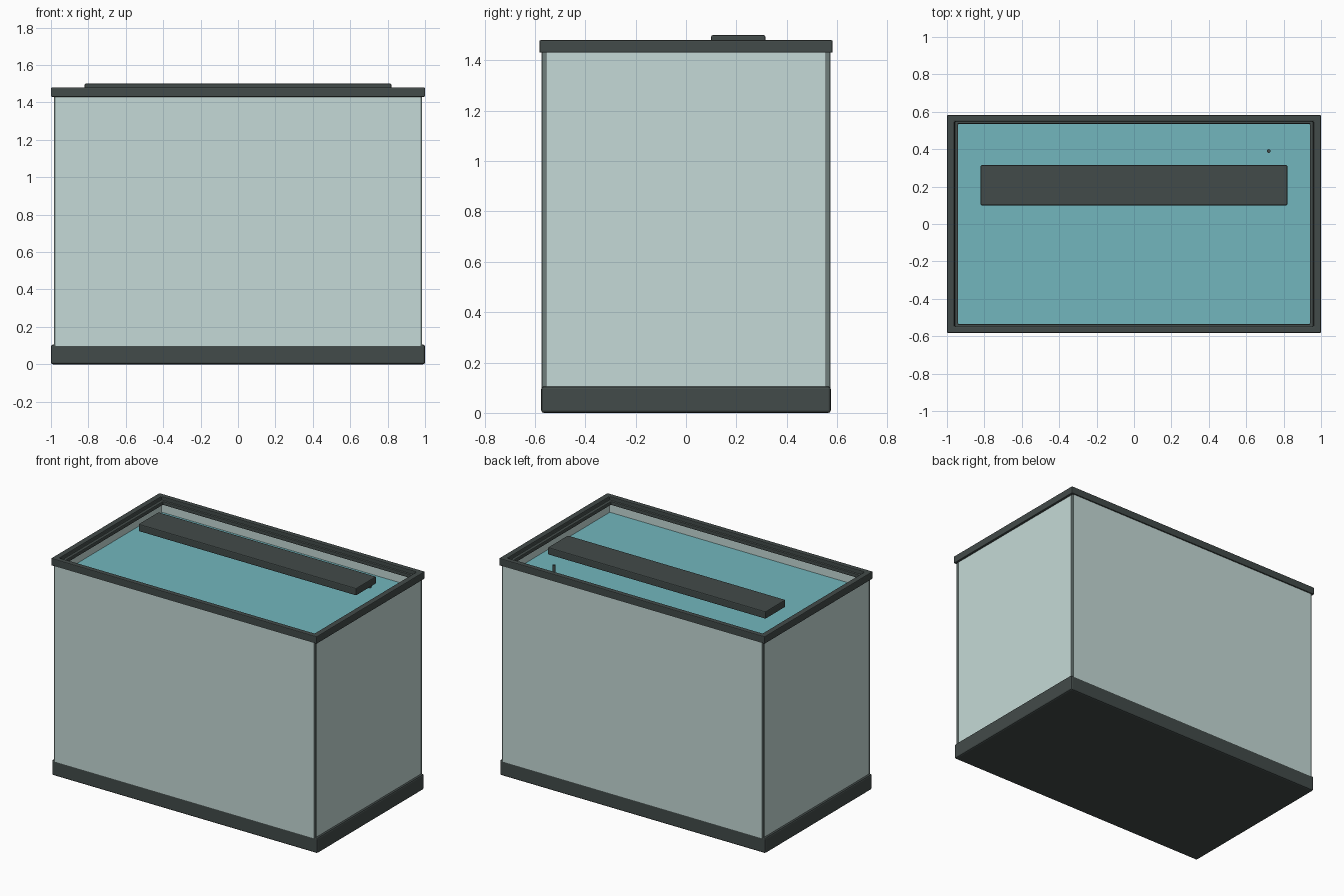
import bpy, bmesh
from mathutils import Matrix, Vector

if "Cube" in bpy.data.objects:
    bpy.data.objects.remove(bpy.data.objects["Cube"])


def material(name, rgba):
    m = bpy.data.materials.new(name)
    m.diffuse_color = rgba
    m.use_nodes = True
    m.node_tree.nodes["Principled BSDF"].inputs["Base Color"].default_value = m.diffuse_color
    return m


DARK = material("dark_plastic", (0.055, 0.07, 0.067, 1))
GLASS = material("clear_glass", (0.56, 0.70, 0.68, 0.4))
SEAL = material("silicone", (0.16, 0.21, 0.20, 1))
WATER = material("water", (0.17, 0.47, 0.51, 0.6))
SAND = material("gravel", (0.45, 0.36, 0.22, 1))


def finish(name, bm, mat, bevel=0.0):
    bmesh.ops.recalc_face_normals(bm, faces=bm.faces)
    me = bpy.data.meshes.new(name)
    bm.to_mesh(me)
    bm.free()
    me.materials.append(mat)
    ob = bpy.data.objects.new(name, me)
    bpy.context.collection.objects.link(ob)
    if bevel:
        mod = ob.modifiers.new("edge_round", 'BEVEL')
        mod.width = bevel
        mod.segments = 2
        mod.limit_method = 'ANGLE'
    return ob


def box(name, lo, hi, mat, bevel=0.0):
    lo, hi = Vector(lo), Vector(hi)
    bm = bmesh.new()
    bmesh.ops.create_cube(bm, size=1, matrix=Matrix.Translation((lo + hi) / 2)
                          @ Matrix.Diagonal((*(hi - lo), 1)))
    return finish(name, bm, mat, bevel)


def rim(name, profile, mat, bevel):
    """Sweep an (x half size, y half size, z) section round a rectangle."""
    bm = bmesh.new()
    rings = [[bm.verts.new((sx * x, sy * y, z))
              for sx, sy in ((-1, -1), (1, -1), (1, 1), (-1, 1))]
             for x, y, z in profile]
    for i, a in enumerate(rings):
        b = rings[(i + 1) % len(rings)]
        for j in range(4):
            k = (j + 1) % 4
            bm.faces.new((a[j], a[k], b[k], b[j]))
    return finish(name, bm, mat, bevel)


# Base tray and stepped top frame
box("base_tray", (-1, -0.575, 0), (1, 0.575, 0.105), DARK, 0.01)
rim("top_frame", [(1, 0.582, 1.43), (1, 0.582, 1.48), (0.96, 0.548, 1.48),
                  (0.96, 0.548, 1.455), (0.94, 0.535, 1.455),
                  (0.94, 0.535, 1.43)], DARK, 0.005)

# Glass panes and corner seals
for s, fb, lr in ((-1, "front", "left"), (1, "back", "right")):
    ya, yb = sorted((s * 0.555, s * 0.574))
    box(fb + "_glass", (-0.976, ya, 0.09), (0.976, yb, 1.445), GLASS)
    xa, xb = sorted((s * 0.964, s * 0.985))
    box(lr + "_glass", (xa, -0.555, 0.09), (xb, 0.555, 1.445), GLASS)
    for t, side in ((-1, "front"), (1, "back")):
        xa, xb = sorted((s * 0.972, s * 0.984))
        ya, yb = sorted((t * 0.557, t * 0.572))
        box(f"{side}_{lr}_seal", (xa, ya, 0.09), (xb, yb, 1.445), SEAL)

# Contents
box("gravel_bed", (-0.955, -0.548, 0.1), (0.955, 0.548, 0.2), SAND)
box("water", (-0.96, -0.552, 0.2), (0.96, 0.552, 1.37), WATER)

# Light hood above the water
box("light_hood", (-0.82, 0.1, 1.45), (0.82, 0.315, 1.5), DARK, 0.006)

# Heater rod poking out of the water
bm = bmesh.new()
bmesh.ops.create_cone(bm, cap_ends=True, segments=16, radius1=0.01,
                      radius2=0.01, depth=0.63,
                      matrix=Matrix.Translation((0.72, 0.39, 1.12)))
rod = finish("heater_rod", bm, DARK)
bpy.context.view_layer.objects.active = rod
rod.select_set(True)
bpy.ops.object.shade_smooth_by_angle()
